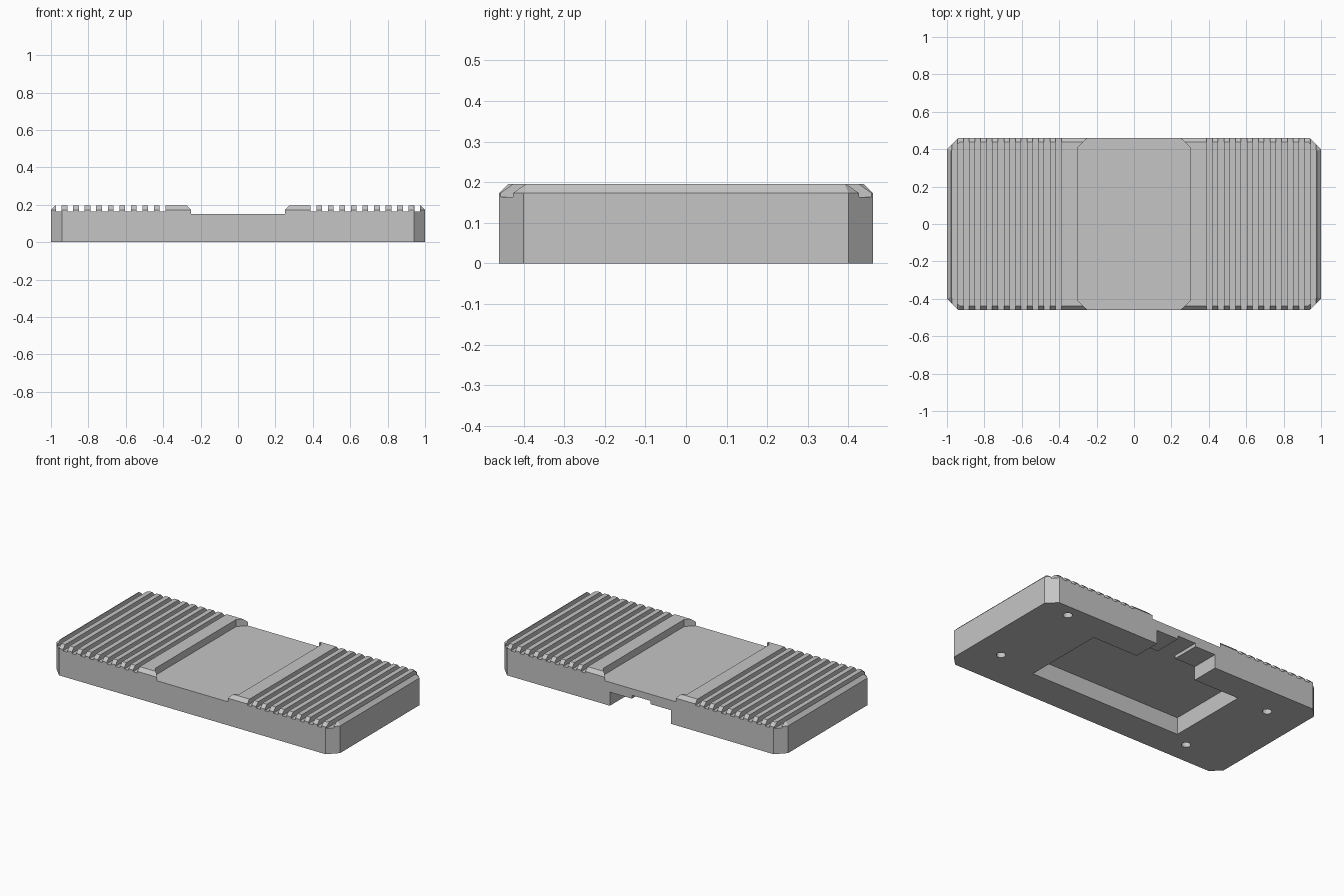
import bpy, bmesh, math
from mathutils import Vector

old = bpy.data.objects.get("Cube")
if old:
    bpy.data.objects.remove(old, do_unlink=True)

grey = bpy.data.materials.new("plain grey")
grey.use_nodes = True
colour = (0.56, 0.56, 0.56, 1)
grey.diffuse_color = colour
grey.node_tree.nodes["Principled BSDF"].inputs["Base Color"].default_value = colour

HX, HY, TOP, CORNER, BEVEL = 1.0, 0.46, 0.195, 0.06, 0.022


def octagon(hx, hy, c):
    """Outline of a rectangle with cut corners, counter-clockwise."""
    return [(hx, -hy + c), (hx, hy - c), (hx - c, hy), (-hx + c, hy),
            (-hx, hy - c), (-hx, -hy + c), (-hx + c, -hy), (hx - c, -hy)]


def stack(bm, layers):
    """Closed solid through matching outlines; layers are (outline, z)."""
    rings = [[bm.verts.new((x, y, z)) for x, y in pts] for pts, z in layers]
    n = len(rings[0])
    for low, high in zip(rings, rings[1:]):
        for i in range(n):
            j = (i + 1) % n
            bm.faces.new((low[i], low[j], high[j], high[i]))
    bm.faces.new(rings[0][::-1])
    bm.faces.new(rings[-1])


def box(bm, x0, x1, y0, y1, z0, z1):
    pts = [(x0, y0), (x1, y0), (x1, y1), (x0, y1)]
    stack(bm, [(pts, z0), (pts, z1)])


def finish(bm, name):
    bmesh.ops.recalc_face_normals(bm, faces=bm.faces[:])
    mesh = bpy.data.meshes.new(name)
    bm.to_mesh(mesh)
    bm.free()
    mesh.materials.append(grey)
    obj = bpy.data.objects.new(name, mesh)
    bpy.context.scene.collection.objects.link(obj)
    return obj


# Slab with cut corners and a bevelled top rim
bm = bmesh.new()
outline = octagon(HX, HY, CORNER)
inner = octagon(HX - BEVEL, HY - BEVEL, CORNER - BEVEL * (2 - math.sqrt(2)))
stack(bm, [(outline, 0), (outline, TOP - BEVEL), (inner, TOP)])
slab = finish(bm, "ribbed_plate")

cutters = []

# Ten grip grooves on each half
bm = bmesh.new()
for i in range(10):
    x = 0.974 - 0.0617 * i
    for a, b in ((x - 0.031, x), (-x, -x + 0.031)):
        box(bm, a, b, -0.6, 0.6, 0.163, 0.3)
cutters.append(finish(bm, "groove_cutter"))

# Central recess, narrowing at the front and back edges
bm = bmesh.new()
pts = octagon(0.30, 0.50, 0.09)
stack(bm, [(pts, 0.15), (pts, 0.3)])
cutters.append(finish(bm, "recess_cutter"))

# Underside pocket, cable sill and central channel
for name, dims in (("pocket_cutter", (-0.535, 0.535, -0.255, 0.28, -0.1, 0.108)),
                   ("sill_cutter", (-0.215, 0.215, 0.2, 0.6, -0.1, 0.087)),
                   ("channel_cutter", (-0.07, 0.06, 0.15, 0.6, -0.1, 0.108))):
    bm = bmesh.new()
    box(bm, *dims)
    cutters.append(finish(bm, name))

# Screw holes in the underside
bm = bmesh.new()
for cx, cy in ((0.81, 0.38), (0.81, -0.21), (-0.76, 0.27), (-0.65, -0.315)):
    ring = [(cx + 0.027 * math.cos(math.tau * k / 20),
             cy + 0.027 * math.sin(math.tau * k / 20)) for k in range(20)]
    stack(bm, [(ring, -0.1), (ring, 0.07)])
cutters.append(finish(bm, "hole_cutter"))

# Carve the slab and discard the cutters
for c in cutters:
    c.hide_render = True
    mod = slab.modifiers.new(c.name, "BOOLEAN")
    mod.operation = "DIFFERENCE"
    mod.solver = "EXACT"
    mod.object = c
bpy.context.view_layer.update()
carved = bpy.data.meshes.new_from_object(
    slab.evaluated_get(bpy.context.evaluated_depsgraph_get()))
slab.modifiers.clear()
slab.data = carved
carved.materials.clear()
carved.materials.append(grey)
for p in carved.polygons:
    p.material_index = 0
    p.use_smooth = False
for c in cutters:
    bpy.data.objects.remove(c, do_unlink=True)
